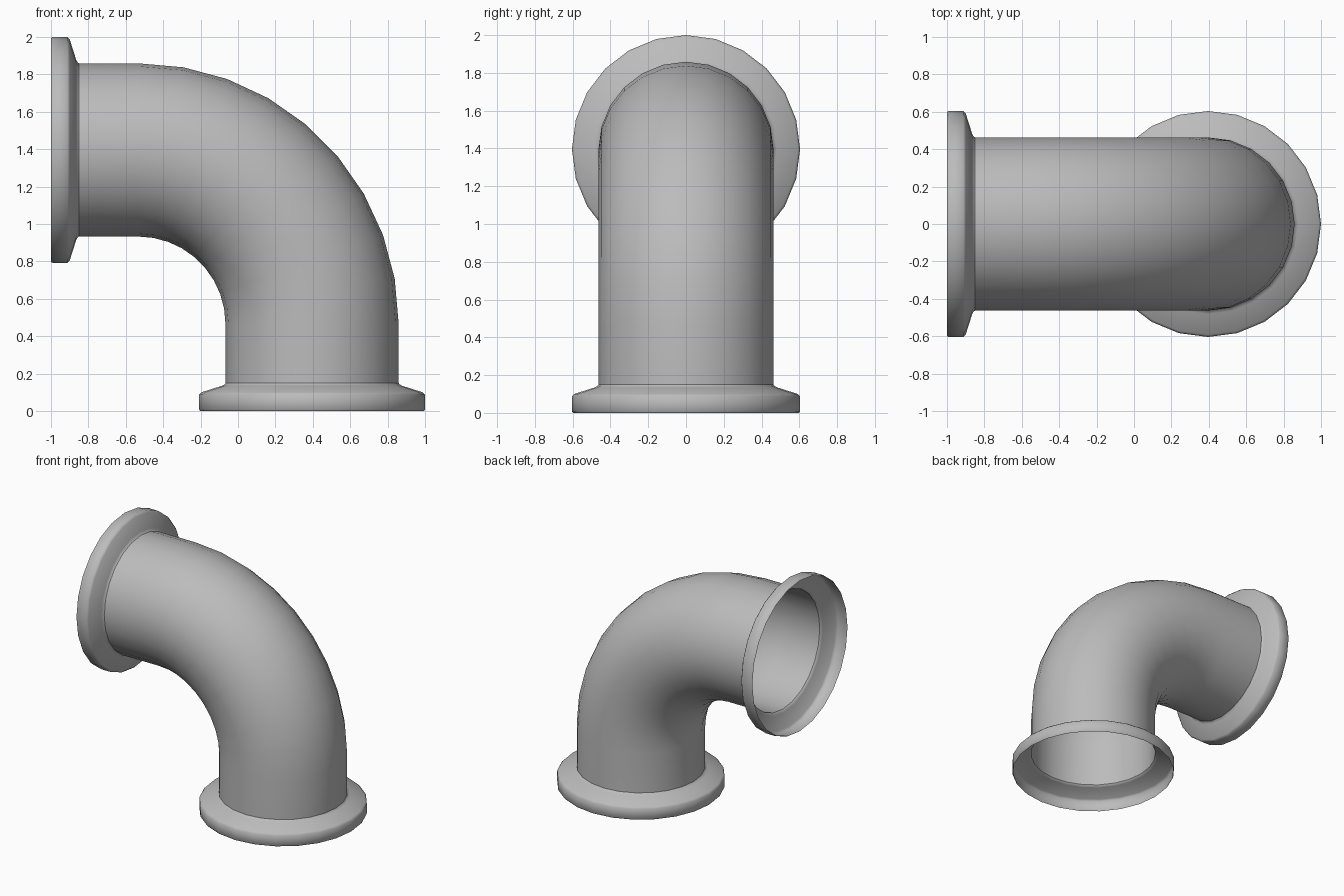
import bpy
import bmesh
import math
from mathutils import Vector

cube = bpy.data.objects.get("Cube")
if cube:
    bpy.data.objects.remove(cube, do_unlink=True)

SIDES = 24
PIPE_R = 0.463
BEND_R = 0.93
AXIS_X, AXIS_Z = -0.534, 0.466   # centre of the bend
COLLAR = 0.15                    # depth of each flange

steel = bpy.data.materials.new("grey_steel")
steel.use_nodes = True
grey = (0.5, 0.5, 0.5, 1)
steel.diffuse_color = grey
steel.node_tree.nodes["Principled BSDF"].inputs["Base Color"].default_value = grey


def sweep(name, stations):
    """Skin rings given as (centre, turn, radius); turn 0 points up, 90 points to -x."""
    bm = bmesh.new()
    rings = []
    for centre, turn, radius in stations:
        across = Vector((math.cos(turn), 0, math.sin(turn)))
        ring = []
        for i in range(SIDES):
            a = 2 * math.pi * i / SIDES
            offset = across * math.cos(a) + Vector((0, math.sin(a), 0))
            ring.append(bm.verts.new(Vector(centre) + offset * radius))
        rings.append(ring)
    for low, high in zip(rings, rings[1:]):
        for i in range(SIDES):
            j = (i + 1) % SIDES
            bm.faces.new((low[i], low[j], high[j], high[i]))
    mesh = bpy.data.meshes.new(name)
    bm.to_mesh(mesh)
    bm.free()
    mesh.materials.append(steel)
    obj = bpy.data.objects.new(name, mesh)
    bpy.context.collection.objects.link(obj)
    bpy.ops.object.select_all(action="DESELECT")
    obj.select_set(True)
    bpy.context.view_layer.objects.active = obj
    bpy.ops.object.shade_smooth_by_angle(angle=math.radians(50))
    return obj


mid_x, mid_z = AXIS_X + BEND_R, AXIS_Z + BEND_R
quarter = math.pi / 2

# Elbow pipe: straight, quarter bend, straight
path = [((mid_x, 0, COLLAR), 0, PIPE_R)]
for k in range(10):
    t = quarter * k / 9
    centre = (AXIS_X + BEND_R * math.cos(t), 0, AXIS_Z + BEND_R * math.sin(t))
    path.append((centre, t, PIPE_R))
path.append(((COLLAR - 1, 0, mid_z), quarter, PIPE_R))
sweep("elbow_pipe", path)

# Hollow flared flanges: (depth from the open end, radius)
profile = [(0, 0.597), (0.008, 0.604), (0.088, 0.604), (0.1, 0.592),
           (0.135, 0.482), (0.142, 0.469), (COLLAR, PIPE_R)]
sweep("bottom_flange", [((mid_x, 0, d), 0, r) for d, r in profile])
sweep("side_flange", [((d - 1, 0, mid_z), quarter, r) for d, r in reversed(profile)])
